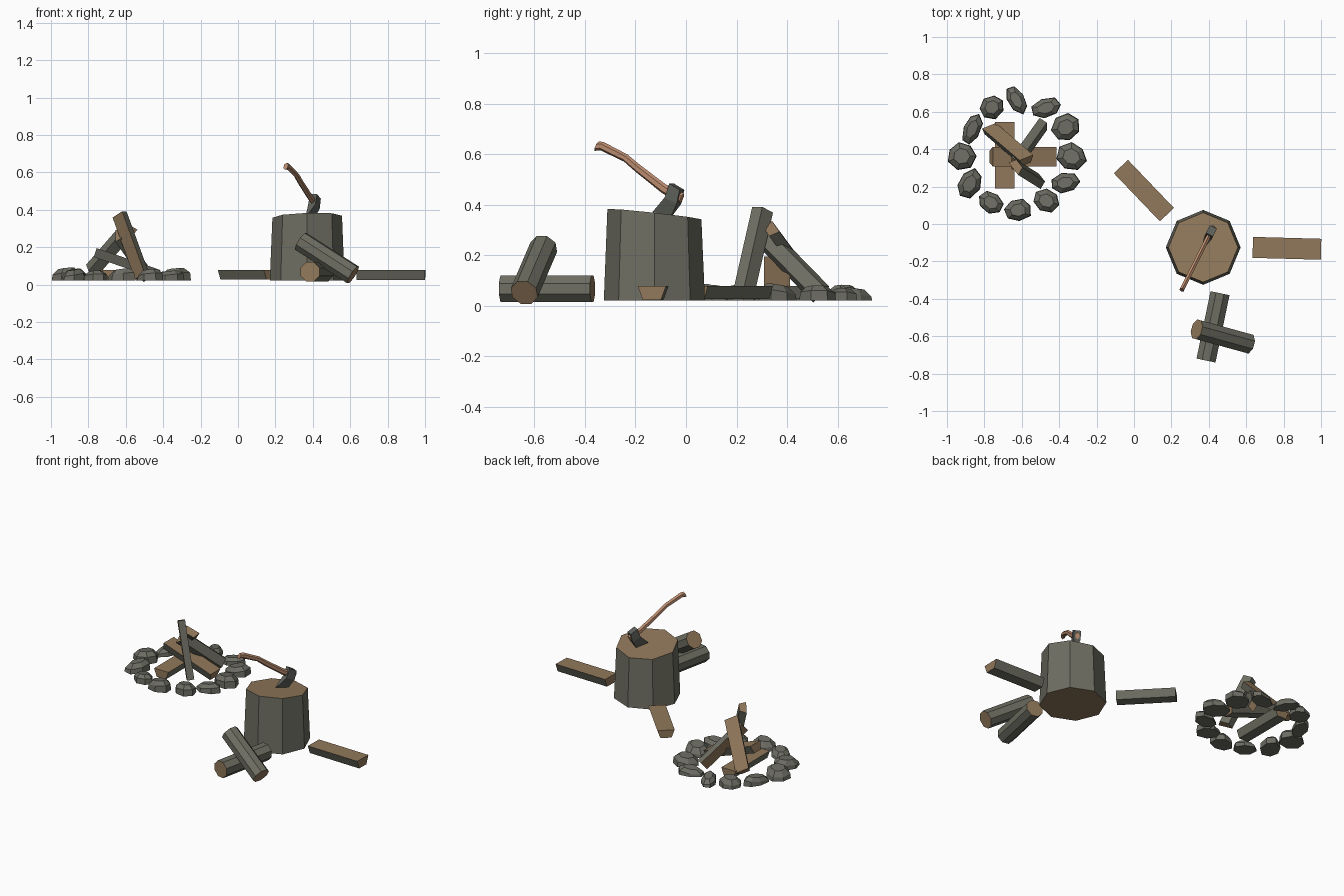
import bpy, bmesh, math, random
from mathutils import Vector

if "Cube" in bpy.data.objects:
    bpy.data.objects.remove(bpy.data.objects["Cube"])

random.seed(4)
Z = Vector((0, 0, 1))


def material(name, rgb):
    m = bpy.data.materials.new(name)
    m.diffuse_color = (*rgb, 1)
    m.use_nodes = True
    m.node_tree.nodes["Principled BSDF"].inputs["Base Color"].default_value = m.diffuse_color
    return m


BARK = material("bark grey", (0.155, 0.155, 0.122))
WOOD = material("cut wood", (0.285, 0.19, 0.105))
STONE = material("stone grey", (0.15, 0.15, 0.125))
HANDLE = material("handle tan", (0.50, 0.265, 0.16))
METAL = material("axe metal", (0.115, 0.12, 0.105))


def loft(name, rings, side, cap=None, flat=False):
    """Join rings of points; caps (and the closing strip if flat) use the cap material."""
    bm = bmesh.new()
    vr = [[bm.verts.new(p) for p in r] for r in rings]
    n = len(vr[0])
    for a, b in zip(vr, vr[1:]):
        for j in range(n):
            f = bm.faces.new((a[j], a[(j + 1) % n], b[(j + 1) % n], b[j]))
            f.material_index = int(flat and j == n - 1)
    for r in (vr[0], vr[-1]):
        bm.faces.new(r).material_index = 1
    bmesh.ops.recalc_face_normals(bm, faces=bm.faces)
    me = bpy.data.meshes.new(name)
    bm.to_mesh(me)
    bm.free()
    me.materials.append(side)
    me.materials.append(cap or side)
    ob = bpy.data.objects.new(name, me)
    bpy.context.collection.objects.link(ob)
    return ob


def beam(name, p0, p1, r, up=(0, 0, 1), half=False):
    """Round log, or split log whose flat face (centred on the axis) looks along up."""
    p0, p1 = Vector(p0), Vector(p1)
    a = (p1 - p0).normalized()
    n = Vector(up)
    n = (n - a * n.dot(a)).normalized()
    t = n.cross(a)
    angles = (0, -50, -130, -180) if half else [22.5 + 45 * i for i in range(8)]
    sect = [(t * math.cos(math.radians(d)) + n * math.sin(math.radians(d))) * r for d in angles]
    if half:  # flatten the round back to full depth
        sect = [s - n * 0.2 * r if s.dot(n) < -0.1 * r else s for s in sect]
    loft(name, [[p + s for s in sect] for p in (p0, p1)], BARK, WOOD, half)


# chopping stump with a sloping top
cx, cy = 0.37, -0.125
def stump_ring(r, z, sx=0, sy=0):
    ring = []
    for i in range(8):
        x, y = r * math.cos(i * math.pi / 4), r * math.sin(i * math.pi / 4)
        ring.append((cx + x, cy + y, z + sx * x + sy * y))
    return ring
loft("chopping_stump", [stump_ring(0.2, 0.022), stump_ring(0.186, 0.363, 0.03, -0.11)], BARK, WOOD)

# whole logs
beam("lying_log", (0.46, -0.37, 0.068), (0.385, -0.73, 0.068), 0.056)
beam("leaning_log", (0.335, -0.563, 0.232), (0.615, -0.64, 0.052), 0.056)

# split logs beside the stump
beam("split_log_right", (0.635, -0.125, 0.078), (1.0, -0.135, 0.078), 0.056, half=True)
beam("split_log_back", (-0.07, 0.307, 0.078), (0.176, 0.05, 0.078), 0.052, half=True)

# campfire wood
beam("fire_log_base", (-0.69, 0.19, 0.078), (-0.69, 0.545, 0.078), 0.052, half=True)
beam("fire_log_sloped", (-0.755, 0.36, 0.195), (-0.415, 0.36, 0.078), 0.052, half=True)
beam("fire_stick_left", (-0.775, 0.525, 0.085), (-0.575, 0.355, 0.315), 0.045, (0.03, 0.8, 0.6), True)
beam("fire_stick_back", (-0.505, 0.535, 0.045), (-0.655, 0.325, 0.26), 0.045, (-0.85, 0.3, -0.3), True)
beam("fire_stick_front", (-0.525, 0.22, 0.045), (-0.645, 0.295, 0.375), 0.045, (-0.75, -0.65, -0.13), True)

# ring of stones: x, y, half length, half width, turn, height
stones = [(-0.63, 0.665, 0.088, 0.052, -58, 0.07), (-0.47, 0.62, 0.09, 0.058, 15, 0.065),
          (-0.365, 0.515, 0.083, 0.075, 40, 0.075), (-0.335, 0.36, 0.086, 0.08, -20, 0.082),
          (-0.37, 0.22, 0.083, 0.055, 10, 0.07), (-0.47, 0.125, 0.078, 0.066, -20, 0.078),
          (-0.62, 0.075, 0.08, 0.064, 10, 0.082), (-0.765, 0.115, 0.078, 0.06, -30, 0.07),
          (-0.88, 0.215, 0.09, 0.066, 58, 0.08), (-0.922, 0.365, 0.082, 0.078, 0, 0.085),
          (-0.865, 0.51, 0.09, 0.05, 70, 0.07), (-0.76, 0.625, 0.075, 0.066, 30, 0.078)]
for k, (x, y, a, b, turn, h) in enumerate(stones):
    jit = [random.uniform(0.9, 1.06) for _ in range(7)]
    tr, off = math.radians(turn), random.uniform(0, 0.9)
    rings = []
    for s, z in ((0.97, 0.022), (0.92, 0.022 + 0.55 * (h - 0.022)), (0.55, h)):
        ring = []
        for j in range(7):
            q = off + j * math.tau / 7
            u, v = a * s * jit[j] * math.cos(q), b * s * jit[j] * math.sin(q)
            tilt = (0.12 * u - 0.1 * v) if z > 0.03 else 0
            ring.append((x + u * math.cos(tr) - v * math.sin(tr),
                         y + u * math.sin(tr) + v * math.cos(tr), z + tilt))
        rings.append(ring)
    loft(f"fire_stone_{k + 1}", rings, STONE)

# axe, drawn in the upright plane through its handle
D = Vector((0.447, 0.894, 0))
P = Vector((-0.894, 0.447, 0))
O = Vector((0.42, -0.024, 0))
def in_plane(s, z, w=0):
    return O + D * s + Z * z + P * w

path = [(-0.368, 0.632), (-0.345, 0.632), (-0.24, 0.585), (-0.185, 0.543), (-0.07, 0.463), (0.008, 0.425)]
half = [0.021, 0.018, 0.016, 0.017, 0.019, 0.022]
rings = []
for i, ((s, z), r) in enumerate(zip(path, half)):
    s0, z0 = path[max(i - 1, 0)]
    s1, z1 = path[min(i + 1, 5)]
    d = Vector((s1 - s0, z1 - z0)).normalized() if i > 1 else Vector((0.9, -0.43))
    rings.append([in_plane(s - d.y * r * math.sin(q), z + d.x * r * math.sin(q), 0.014 * math.cos(q))
                  for q in [math.pi / 6 + math.pi / 3 * j for j in range(6)]])
loft("axe_handle", rings, HANDLE)

# axe head: poll, eye, blade edge (left point, right point, half thickness)
head = [((-0.037, 0.484), (0.009, 0.459), 0.021), ((-0.058, 0.428), (-0.004, 0.405), 0.021),
        ((-0.12, 0.371), (-0.037, 0.355), 0.004)]
loft("axe_head", [[in_plane(*l, w), in_plane(*r, w), in_plane(*r, -w), in_plane(*l, -w)]
                  for l, r, w in head], METAL)
